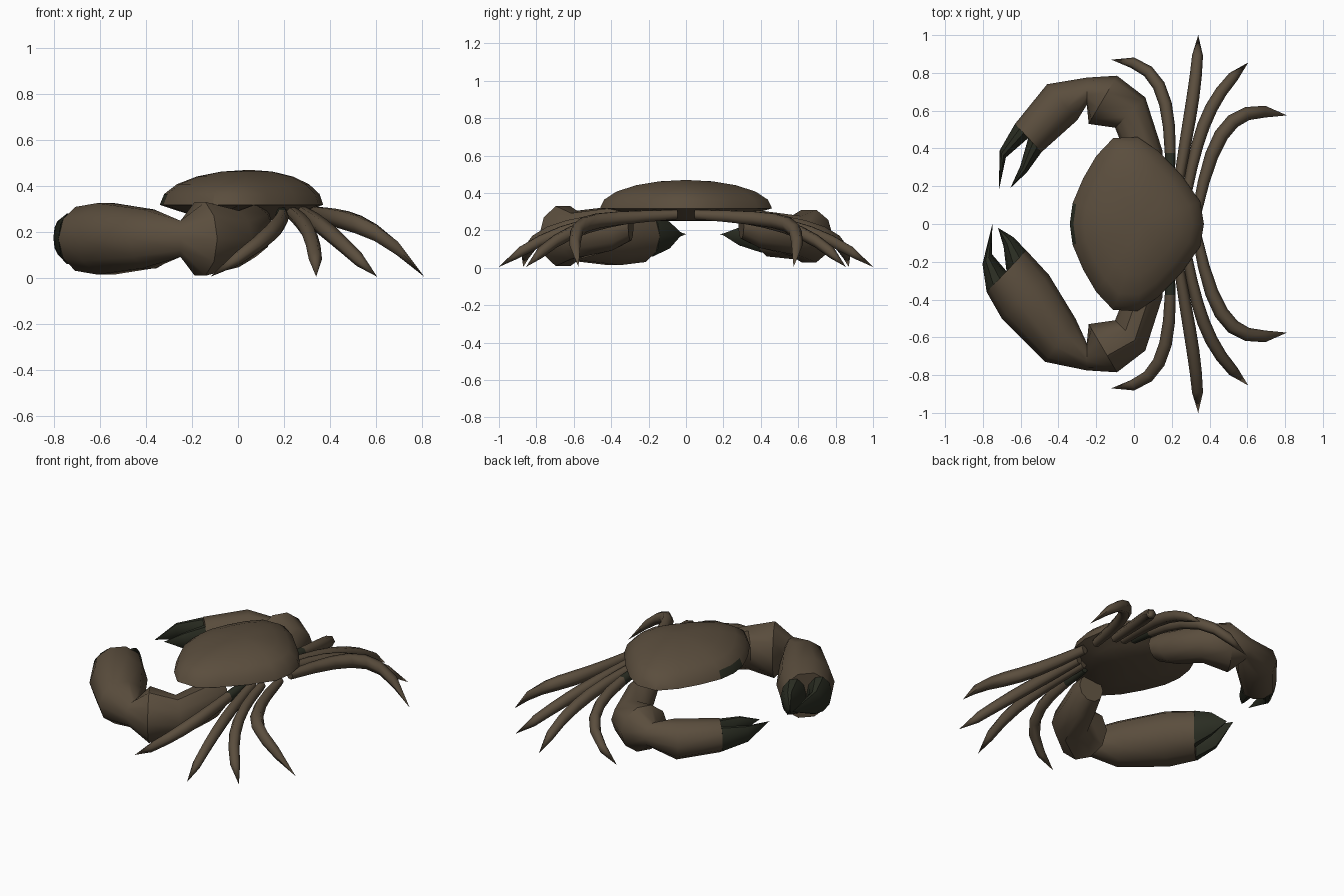
import bpy, bmesh, math
from mathutils import Vector

if "Cube" in bpy.data.objects:
    bpy.data.objects.remove(bpy.data.objects["Cube"])


def material(name, rgb):
    m = bpy.data.materials.new(name)
    m.diffuse_color = (*rgb, 1)
    m.use_nodes = True
    m.node_tree.nodes["Principled BSDF"].inputs["Base Color"].default_value = m.diffuse_color
    return m


BROWN = material("shell_brown", (0.103, 0.075, 0.047))
DARK = material("claw_dark_green", (0.023, 0.026, 0.016))


def loft(name, rings, tip=None, start=None, mats=(BROWN,), rule=None, angle=40):
    """Skin a row of equal rings, closing each end with a cap or a point."""
    bm = bmesh.new()
    loops = [[bm.verts.new(p) for p in r] for r in rings]
    n = len(loops[0])
    for a, b in zip(loops, loops[1:]):
        for i in range(n):
            j = (i + 1) % n
            bm.faces.new((a[i], a[j], b[j], b[i]))
    for loop, point in ((loops[0], start), (loops[-1], tip)):
        if point is None:
            bm.faces.new(loop)
        else:
            v = bm.verts.new(point)
            for i in range(n):
                bm.faces.new((loop[i], loop[(i + 1) % n], v))
    bmesh.ops.recalc_face_normals(bm, faces=bm.faces)
    if rule:
        for f in bm.faces:
            f.material_index = int(rule(f.calc_center_median()))
    me = bpy.data.meshes.new(name)
    bm.to_mesh(me)
    bm.free()
    for m in mats:
        me.materials.append(m)
    ob = bpy.data.objects.new(name, me)
    bpy.context.collection.objects.link(ob)
    bpy.ops.object.select_all(action='DESELECT')
    ob.select_set(True)
    bpy.context.view_layer.objects.active = ob
    bpy.ops.object.shade_smooth_by_angle(angle=math.radians(angle))


def oval(a, b, h, n=10):
    """Upright oval ring between two opposite points, with half height h."""
    mid, half = (a + b) / 2, (a - b) / 2
    return [mid + half * math.cos(t) + Vector((0, 0, h * math.sin(t)))
            for t in (2 * math.pi * i / n for i in range(n))]


# Shell: one egg-like outline scaled along a shallow dome and a sloping belly
side = [(-.325, .11), (-.27, .24), (-.20, .36), (-.11, .455), (.02, .46),
        (.13, .385), (.25, .26), (.35, .12)]
outline = [(-.34, 0)] + side + [(.37, 0)] + [(x, -y) for x, y in reversed(side)]
CX, RIM = 0.05, 0.318
rings = []
for k in range(-3, 5):
    s, up = math.cos(math.radians(18 * k)), math.sin(math.radians(18 * k))
    z = RIM + up * 0.152
    if k < 0:
        s, z = 1 + 0.17 * k, RIM + 0.022 * k
    rings.append([(CX + (x - CX) * s, y * s, z) for x, y in outline])
loft("shell", rings, tip=(CX, 0, RIM + 0.152), start=(CX, 0, RIM - 0.068),
     mats=(BROWN, DARK),
     rule=lambda c: c.x < -0.28 and abs(c.y) < 0.12 and RIM < c.z < 0.37)


def claw_ring(section, sign, ratio, level):
    """Oval from outer and inner plan points, rising where it meets the shell."""
    x1, y1, x2, y2 = section
    z = level + max(0, (x1 + x2) / 2) * 0.8
    a, b = Vector((x1, y1 * sign, z)), Vector((x2, y2 * sign, z))
    return oval(a, b, ratio * (a - b).length)


def claw(size, sign, arm_ratio, palm_ratio, level, palm, outer_tip, inner_tip):
    # Arm and palm are one skin, pinched at the elbow
    loft(f"{size}_claw_arm_and_palm",
         [claw_ring(s, sign, arm_ratio, 0.17) for s in arm] +
         [claw_ring(s, sign, palm_ratio, level) for s in palm])
    x1, y1, x2, y2 = palm[-1]
    out, inn = Vector((x1, y1 * sign, level)), Vector((x2, y2 * sign, level))
    split, across = (out + inn) / 2, (out - inn).normalized()
    h = 0.38 * (out - inn).length
    # Two pointed fingers share the end of the palm
    for name, a, b, tip, bulge in (("outer", out, split, outer_tip, 0.055),
                                   ("inner", split, inn, inner_tip, -0.012)):
        tip = Vector((tip[0], tip[1] * sign, 0.18))
        middle = [p.lerp(tip, 0.52) + across * bulge for p in (a, b)]
        loft(f"{size}_claw_{name}_finger", [oval(a, b, h), oval(*middle, h * 0.65)],
             tip=tip, mats=(DARK,))


# Claws: a shared arm shape, with a longer palm on the right side
arm = [(.15, .31, 0, .28), (.15, .39, -.06, .41), (.06, .67, -.10, .51),
       (-.09, .785, -.24, .53), (-.25, .775, -.25, .63)]
claw("large", -1, 0.57, 0.48, 0.17,
     [(-.47, .73, -.31, .50), (-.70, .50, -.45, .27), (-.78, .36, -.57, .14)],
     (-.75, 0), (-.72, .02))
claw("small", 1, 0.50, 0.48, 0.155,
     [(-.46, .74, -.30, .55), (-.63, .53, -.49, .38)],
     (-.715, .18), (-.655, .19))

# Walking legs: curved plan paths that droop to the ground, mirrored
legs = {
    "first_leg": [(.19, .22), (.20, .60), (.18, .87), (-.12, .87)],
    "second_leg": [(.23, .18), (.28, .50), (.34, .75), (.34, 1.0)],
    "third_leg": [(.28, .16), (.34, .50), (.40, .68), (.605, .855)],
    "fourth_leg": [(.33, .05), (.42, .50), (.51, .655), (.81, .575)],
}
STEPS = 7
for name, path in legs.items():
    p = [Vector((x, y, 0)) for x, y in path]
    rear = name == "fourth_leg"
    drop, power, swell = (0.07, 5, 0.014) if rear else (0.12, 3, 0.009)
    points = []
    for i in range(STEPS + 1):
        t = i / STEPS
        u = 1 - t
        q = u**3 * p[0] + 3 * u * u * t * p[1] + 3 * u * t * t * p[2] + t**3 * p[3]
        q.z = 0.285 - drop * t - (0.28 - drop) * t**power
        points.append(q)
    for label, sign in (("left", 1), ("right", -1)):
        rings = []
        for i, q in enumerate(points[:-1]):
            d = points[i + 1] - points[max(i - 1, 0)]
            r = 0.025 + swell * math.sin(math.pi * i / STEPS)
            w = Vector((-d.y, d.x, 0)).normalized() * r
            a, b = q + w, q - w
            a.y *= sign
            b.y *= sign
            rings.append(oval(a, b, r * 1.15, 6))
        tip = points[-1]
        dark_root = (lambda c: abs(c.y) < 0.33) if name == "first_leg" else None
        loft(f"{label}_{name}", rings, tip=(tip.x, tip.y * sign, tip.z),
             mats=(BROWN, DARK), angle=65, rule=dark_root)
